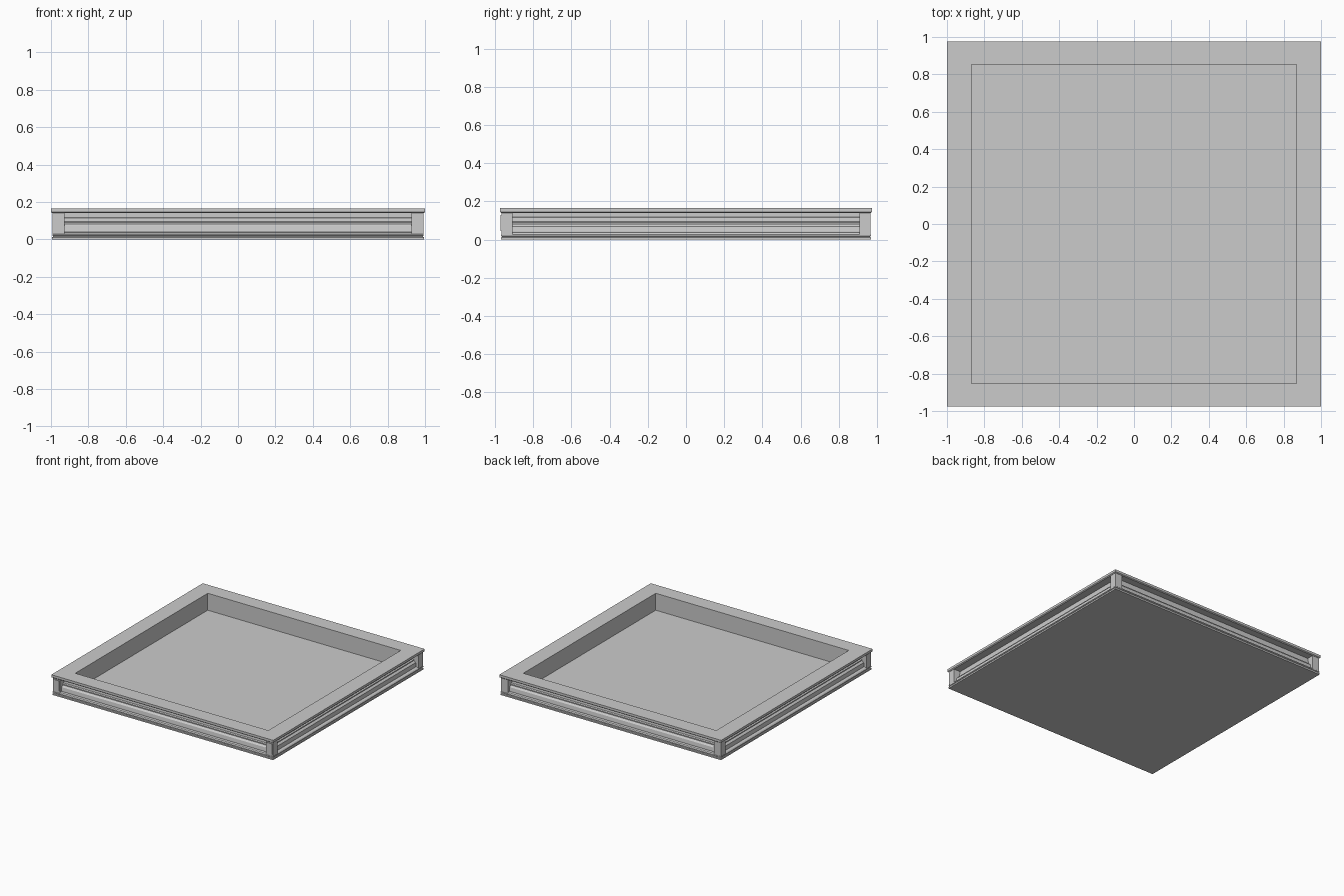
import bpy, bmesh

if "Cube" in bpy.data.objects:
    bpy.data.objects.remove(bpy.data.objects["Cube"])

HX, HY = 1.0, 0.975


def new_object(name, bm):
    bmesh.ops.recalc_face_normals(bm, faces=bm.faces)
    me = bpy.data.meshes.new(name)
    bm.to_mesh(me)
    bm.free()
    ob = bpy.data.objects.new(name, me)
    bpy.context.collection.objects.link(ob)
    return ob


def rect_sweep(name, profile):
    """Sweep (inset, z) points around the rectangle; cap both ends."""
    bm = bmesh.new()
    rings = []
    for d, z in profile:
        x, y = HX - d, HY - d * 0.94
        rings.append([bm.verts.new(p) for p in
                      ((-x, -y, z), (x, -y, z), (x, y, z), (-x, y, z))])
    for a, b in zip(rings, rings[1:]):
        for i in range(4):
            j = (i + 1) % 4
            bm.faces.new((a[i], a[j], b[j], b[i]))
    bm.faces.new(rings[0])
    bm.faces.new(rings[-1])
    return new_object(name, bm)


def box(name, lo, hi):
    bm = bmesh.new()
    bmesh.ops.create_cube(bm, size=1)
    for v in bm.verts:
        v.co = [(a + b) / 2 + c * (b - a) for a, b, c in zip(lo, hi, v.co)]
    return new_object(name, bm)


# Tray: underside, base moulding, recessed sides, top rim, inner walls, floor
rect_sweep("tray_body", [
    (0.006, 0.0), (0.006, 0.011), (0.012, 0.014), (0.012, 0.017),
    (0.007, 0.02), (0.007, 0.026), (0.014, 0.034), (0.03, 0.038),
    (0.03, 0.045), (0.034, 0.07), (0.042, 0.078), (0.05, 0.082),
    (0.05, 0.09), (0.06, 0.095), (0.062, 0.115), (0.068, 0.118),
    (0.068, 0.14), (0.007, 0.14), (0.0, 0.146), (0.0, 0.165),
    (0.13, 0.165), (0.13, 0.027)])

# Corner posts, with a thin raised panel on the front pair
for sx, side in ((-1, "left"), (1, "right")):
    for sy, end in ((-1, "front"), (1, "back")):
        xs = sorted((sx * 0.928, sx * 0.992))
        ys = sorted((sy * 0.908, sy * 0.967))
        box(f"corner_post_{end}_{side}", (xs[0], ys[0], 0.024), (xs[1], ys[1], 0.142))
    xs = sorted((sx * 0.934, sx * 0.987))
    box(f"post_panel_{side}", (xs[0], -0.971, 0.045), (xs[1], -0.96, 0.13))
